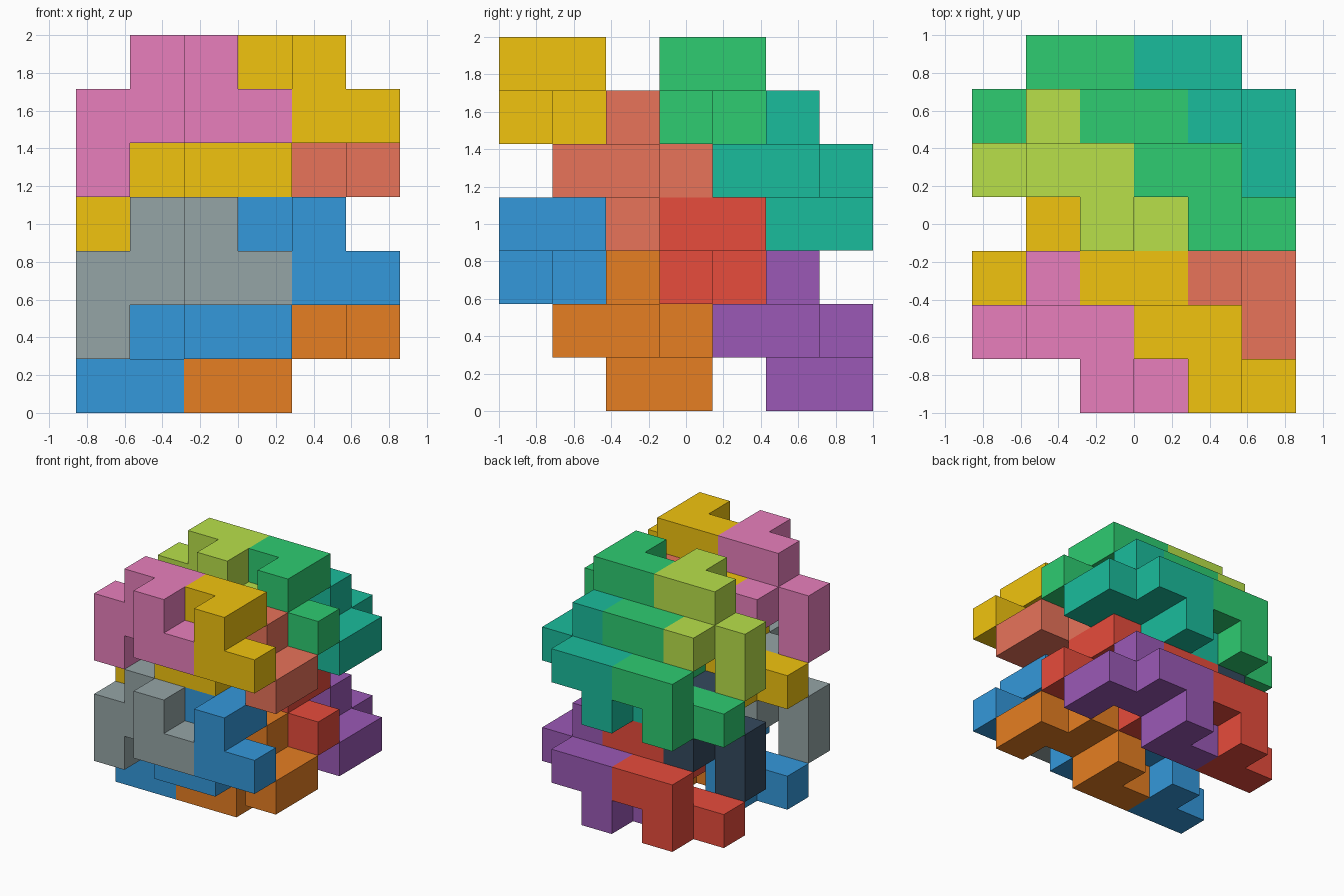
import bpy, bmesh
from mathutils import Vector

if "Cube" in bpy.data.objects:
    bpy.data.objects.remove(bpy.data.objects["Cube"])

U = 2 / 7                      # edge of one cube cell
ORIGIN = Vector((-3, -3.5, 0))

# Basic nine-cell block; every other part is a shift or half-turn of it
BLOCK = [(0, 1, 1), (0, 1, 2), (1, 1, 2), (1, 2, 2), (1, 1, 3),
         (2, 1, 3), (2, 0, 3), (2, 0, 2), (3, 0, 2)]


def shift(cells, dx=0, dy=0, dz=0):
    return [(x + dx, y + dy, z + dz) for x, y, z in cells]


def half_turn(cells):
    return [(5 - x, z, y) for x, y, z in cells]


def material(name, hex_code):
    srgb = [int(hex_code[i:i + 2], 16) / 255 for i in (0, 2, 4)]
    lin = [c / 12.92 if c <= 0.04045 else ((c + 0.055) / 1.055) ** 2.4 for c in srgb]
    mat = bpy.data.materials.new(name)
    mat.diffuse_color = (*lin, 1)
    mat.use_nodes = True
    mat.node_tree.nodes["Principled BSDF"].inputs["Base Color"].default_value = mat.diffuse_color
    return mat


def build(name, cells, hex_code):
    """Closed skin around a set of cube cells, flat areas merged."""
    filled = set(cells)
    bm = bmesh.new()
    for cell in cells:
        centre = Vector(cell) + Vector((0.5, 0.5, 0.5))
        for axis in range(3):
            for sign in (-1, 1):
                n = Vector((0, 0, 0))
                n[axis] = sign
                if tuple(int(c + d) for c, d in zip(cell, n)) in filled:
                    continue
                u = Vector((0, 0, 0))
                u[(axis + 1) % 3] = 0.5
                v = n.cross(u)
                mid = centre + n * 0.5 + ORIGIN
                corners = [mid - u - v, mid + u - v, mid + u + v, mid - u + v]
                bm.faces.new([bm.verts.new(p * U) for p in corners])
    bmesh.ops.remove_doubles(bm, verts=bm.verts, dist=1e-4)
    bmesh.ops.dissolve_limit(bm, angle_limit=0.01, verts=bm.verts, edges=bm.edges)
    mesh = bpy.data.meshes.new(name)
    bm.to_mesh(mesh)
    bm.free()
    mesh.materials.append(material(name, hex_code))
    obj = bpy.data.objects.new(name, mesh)
    bpy.context.collection.objects.link(obj)


# Three interlocking shapes: left end, long middle, right end
inner = shift(BLOCK, dx=2)
SHAPES = {"left_block": BLOCK,
          "middle_block": inner + half_turn(inner),
          "right_block": half_turn(BLOCK)}

# Colours for each front/back and lower/upper copy
COLOURS = {("lower", "front"): ("95a5a6", "3498db", "e67e22"),
           ("lower", "back"): ("34495e", "e74c3c", "9b59b6"),
           ("upper", "front"): ("e87fbc", "f1c40f", "e8735a"),
           ("upper", "back"): ("b8e04a", "2ecc71", "1abc9c")}

for (level, side), palette in COLOURS.items():
    for (part, cells), colour in zip(SHAPES.items(), palette):
        moved = shift(cells, dy=3 * (side == "back"), dz=3 * (level == "upper"))
        build(f"{level}_{side}_{part}", moved, colour)
